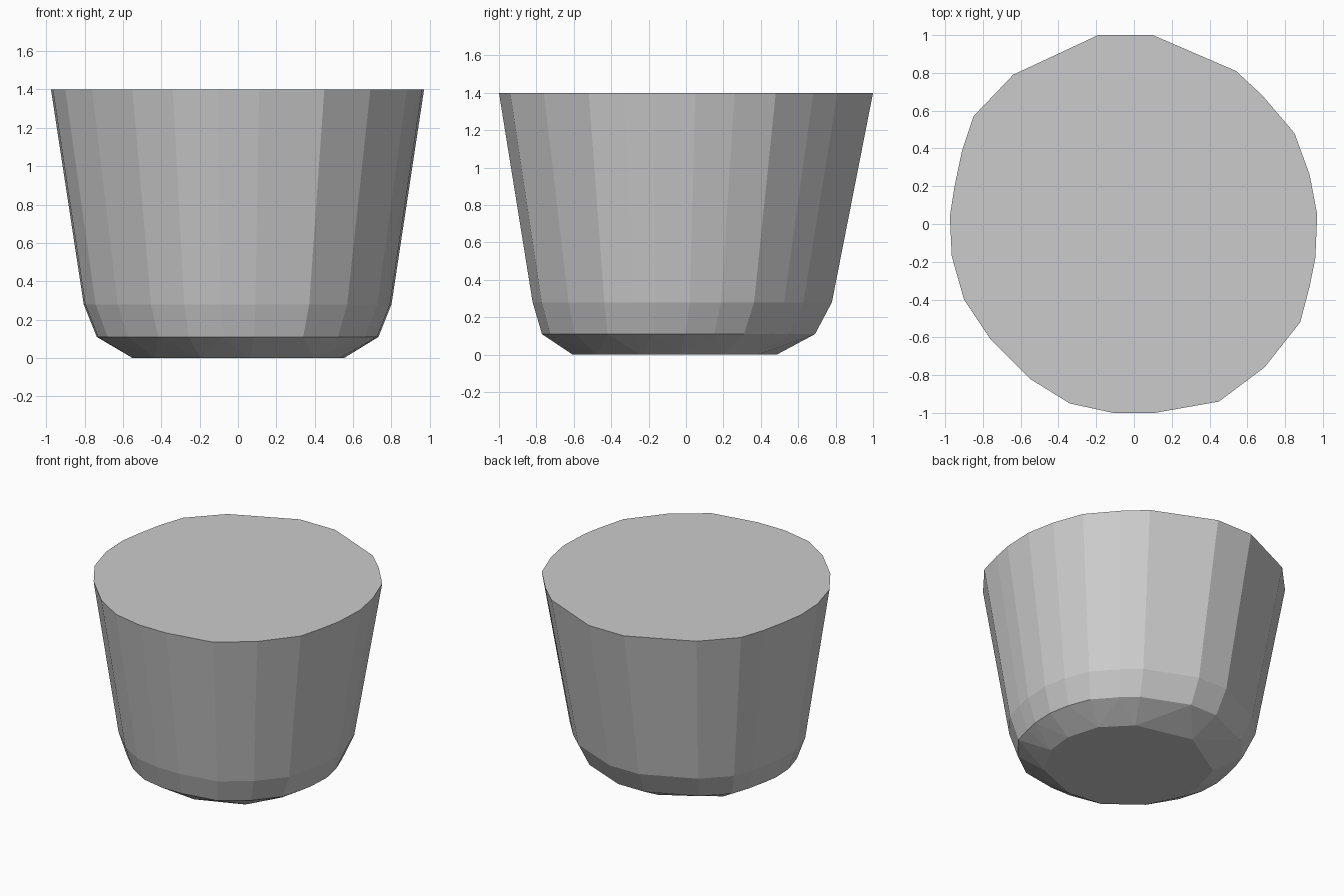
import bpy, bmesh
from math import radians

if "Cube" in bpy.data.objects:
    bpy.data.objects.remove(bpy.data.objects["Cube"])

# Irregular faceted rim outline, seen from above
rim = [(-.19, 1), (.10, 1), (.54, .81), (.68, .68), (.85, .48), (.93, .26),
       (.97, .05), (.96, -.18), (.93, -.33), (.88, -.52), (.69, -.76), (.45, -.94),
       (.11, -1), (-.11, -1), (-.34, -.95), (-.55, -.82), (-.76, -.61), (-.90, -.40),
       (-.965, -.17), (-.975, .04), (-.95, .20), (-.91, .39), (-.85, .57), (-.64, .79)]

# Each level: height, x scale, y scale, y shift, outline step
levels = [(1.40, 1, 1, 0, 1),
          (.28, .825, .80, -.02, 1),
          (.11, .755, .73, -.04, 1),
          (0, .57, .545, -.06, 2)]

bm = bmesh.new()
for z, sx, sy, dy, step in levels:
    for x, y in rim[::step]:
        bm.verts.new((x * sx, y * sy + dy, z))

# Solid tapered body with chipped lower edge
hull = bmesh.ops.convex_hull(bm, input=bm.verts[:])
loose = list({g for g in hull["geom_interior"] + hull["geom_unused"]
              if isinstance(g, bmesh.types.BMVert)})
bmesh.ops.delete(bm, geom=loose, context='VERTS')
bmesh.ops.dissolve_limit(bm, angle_limit=radians(1), verts=bm.verts[:], edges=bm.edges[:])
bmesh.ops.recalc_face_normals(bm, faces=bm.faces[:])

mesh = bpy.data.meshes.new("tapered_body")
bm.to_mesh(mesh)
bm.free()
body = bpy.data.objects.new("tapered_body", mesh)
bpy.context.collection.objects.link(body)
